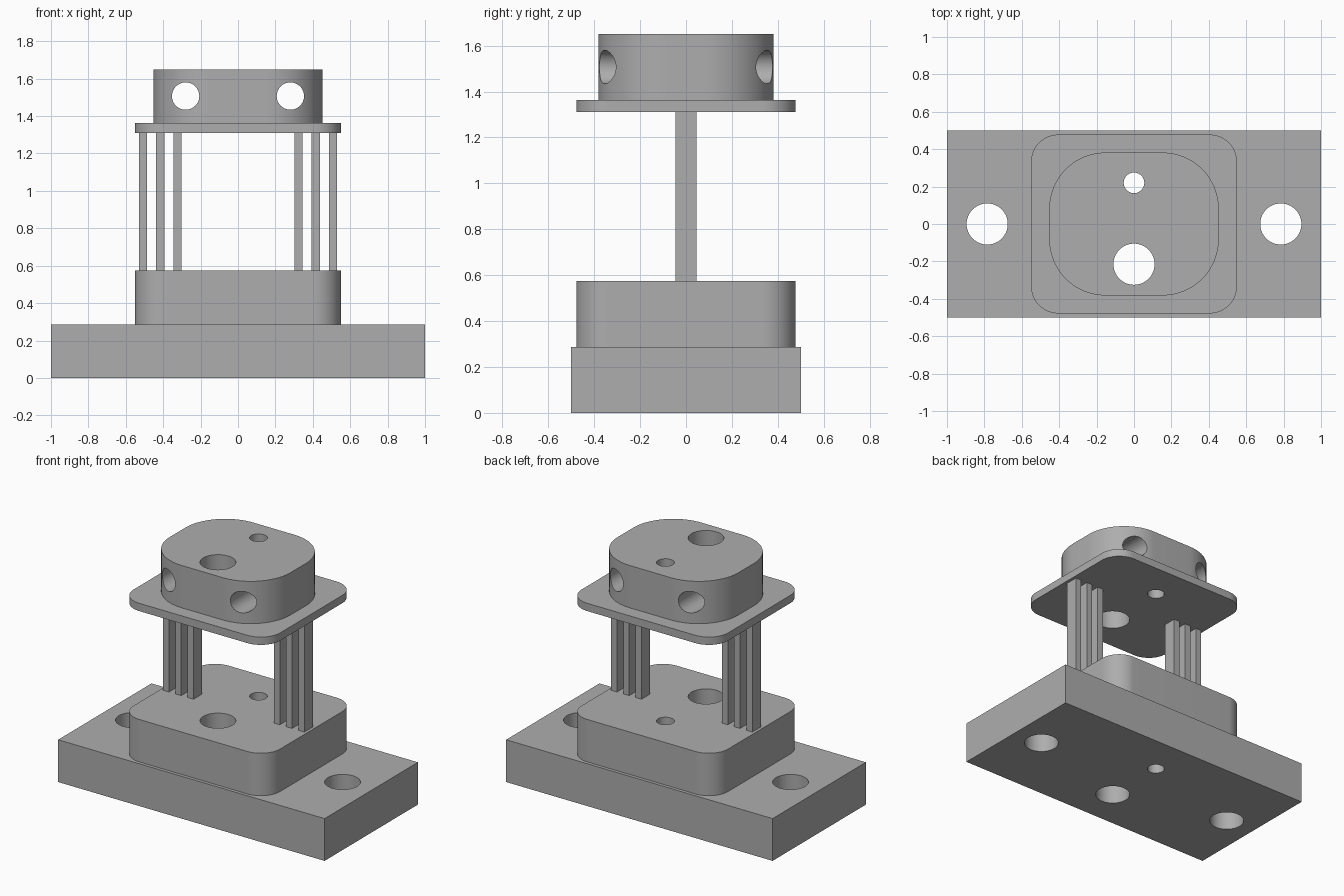
import bpy
import bmesh
from math import cos, sin, pi, radians

if "Cube" in bpy.data.objects:
    bpy.data.objects.remove(bpy.data.objects["Cube"], do_unlink=True)

grey = bpy.data.materials.new("machined_grey")
grey.use_nodes = True
COLOR = (0.42, 0.42, 0.42, 1)
grey.diffuse_color = COLOR
grey.node_tree.nodes["Principled BSDF"].inputs["Base Color"].default_value = COLOR


def prism(name, outline, z0, z1):
    """Extrude a flat outline from z0 to z1."""
    bm = bmesh.new()
    face = bm.faces.new([bm.verts.new((x, y, z0)) for x, y in outline])
    top = bmesh.ops.extrude_face_region(bm, geom=[face])["geom"]
    verts = [v for v in top if isinstance(v, bmesh.types.BMVert)]
    bmesh.ops.translate(bm, verts=verts, vec=(0, 0, z1 - z0))
    bmesh.ops.recalc_face_normals(bm, faces=bm.faces)
    mesh = bpy.data.meshes.new(name)
    bm.to_mesh(mesh)
    bm.free()
    mesh.materials.append(grey)
    obj = bpy.data.objects.new(name, mesh)
    bpy.context.collection.objects.link(obj)
    return obj


def rectangle(hx, hy, cx=0):
    return [(cx - hx, -hy), (cx + hx, -hy), (cx + hx, hy), (cx - hx, hy)]


def circle(r, cx=0, cy=0, n=64):
    return [(cx + r * cos(2 * pi * i / n), cy + r * sin(2 * pi * i / n)) for i in range(n)]


def rounded(hx, hy, r, n=20):
    pts = []
    for q, (sx, sy) in enumerate([(1, 1), (-1, 1), (-1, -1), (1, -1)]):
        for i in range(n + 1):
            a = (q + i / n) * pi / 2
            pts.append((sx * (hx - r) + r * cos(a), sy * (hy - r) + r * sin(a)))
    return pts


def drill(obj, cutters):
    """Cut the holes, then shade smooth with sharp rims."""
    bpy.ops.object.select_all(action="DESELECT")
    bpy.context.view_layer.objects.active = obj
    obj.select_set(True)
    for c in cutters:
        mod = obj.modifiers.new("hole", "BOOLEAN")
        mod.operation = "DIFFERENCE"
        mod.solver = "EXACT"
        mod.object = c
        bpy.ops.object.modifier_apply(modifier=mod.name)
    bpy.ops.object.shade_smooth_by_angle(angle=radians(30))


# Main bodies
base = prism("base_block", rectangle(1, 0.5), 0, 0.287)
lower = prism("lower_block", rounded(0.55, 0.478, 0.145), 0.287, 0.575)
plate = prism("upper_plate", rounded(0.55, 0.478, 0.145), 1.31, 1.363)
head = prism("head_block", rounded(0.453, 0.382, 0.3), 1.363, 1.65)

# Hole cutters
shafts = [prism("large_shaft_cutter", circle(0.11, 0, -0.215), -0.1, 2),
          prism("small_shaft_cutter", circle(0.055, 0, 0.22), -0.1, 2)]
mounts = [prism("mount_cutter", circle(0.11, s * 0.785), -0.1, 0.5) for s in (-1, 1)]
cross = []
for s in (-1, 1):
    c = prism("cross_cutter", circle(0.073, s * 0.28), -1, 1)
    c.rotation_euler.x = pi / 2
    c.location.z = 1.507
    cross.append(c)
bpy.context.view_layer.update()

drill(base, shafts + mounts)
drill(lower, shafts)
drill(plate, shafts)
drill(head, shafts + cross)

for c in shafts + mounts + cross:
    bpy.data.objects.remove(c, do_unlink=True)

# Three thin posts on each side
for side, s in (("left", 1), ("right", -1)):
    for i in range(3):
        prism(f"{side}_post_{i + 1}", rectangle(0.022, 0.046, s * (0.324 + 0.092 * i)), 0.575, 1.31)
